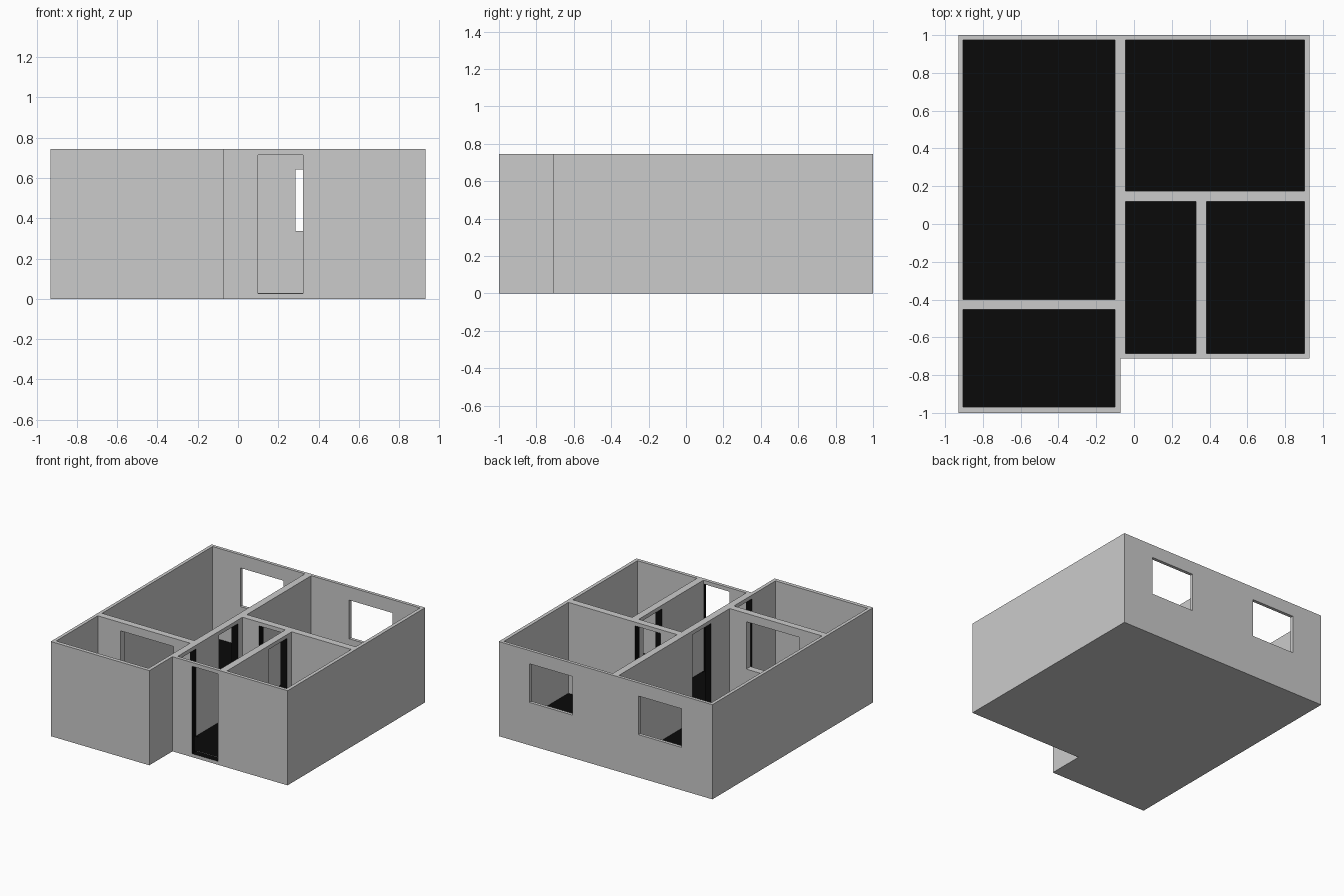
import bpy, bmesh

if "Cube" in bpy.data.objects:
    bpy.data.objects.remove(bpy.data.objects["Cube"])

H, FLOOR = 0.745, 0.03


def prism(name, outline, z0, z1):
    bm = bmesh.new()
    base = bm.faces.new([bm.verts.new((x, y, z0)) for x, y in outline])
    ext = bmesh.ops.extrude_face_region(bm, geom=[base])
    verts = [g for g in ext["geom"] if isinstance(g, bmesh.types.BMVert)]
    bmesh.ops.translate(bm, verts=verts, vec=(0, 0, z1 - z0))
    bmesh.ops.recalc_face_normals(bm, faces=bm.faces)
    me = bpy.data.meshes.new(name)
    bm.to_mesh(me)
    bm.free()
    ob = bpy.data.objects.new(name, me)
    bpy.context.collection.objects.link(ob)
    return ob


def cut(target, x0, x1, y0, y1, z0, z1):
    box = prism("cutter", [(x0, y0), (x1, y0), (x1, y1), (x0, y1)], z0, z1)
    box.hide_render = True
    mod = target.modifiers.new("cut", 'BOOLEAN')
    mod.operation, mod.solver, mod.object = 'DIFFERENCE', 'EXACT', box
    bpy.context.view_layer.objects.active = target
    bpy.ops.object.modifier_apply(modifier=mod.name)
    bpy.data.objects.remove(box)


# Solid L-shaped block: floor slab and walls in one
house = prism("house_shell", [(-.93, -1), (-.072, -1), (-.072, -.712), (.93, -.712),
                              (.93, 1), (-.93, 1)], 0, H)

# Rooms
rooms = [(-.904, -.1, -.4, .975), (-.904, -.1, -.97, -.453), (-.045, .902, .175, .975),
         (-.045, .328, -.685, .12), (.384, .902, -.685, .12)]
for r in rooms:
    cut(house, *r, FLOOR, H + .1)

# Doorways: through walls facing y, then through walls facing x
doors_y = [(.1, .323, -.74, -.658), (.1, .323, .093, .2)]
doors_x = [(-.128, -.018, -.17, .062), (-.128, -.018, -.68, -.457), (.3, .411, -.17, .062)]
for d in doors_y + doors_x:
    cut(house, *d, FLOOR - .003, .715)

# Windows in the back wall and the inner window
for x0, x1 in [(-.662, -.286), (.286, .662)]:
    cut(house, x0, x1, .95, 1.05, .337, .641)
cut(house, -.705, -.245, -.48, -.37, .307, .68)

# Black floors and door linings
black = bpy.data.materials.new("black")
black.diffuse_color = (.003, .003, .003, 1)
black.use_nodes = True
black.node_tree.nodes["Principled BSDF"].inputs["Base Color"].default_value = black.diffuse_color
me = house.data
me.materials.clear()
me.materials.append(None)
me.materials.append(black)


def is_lining(face):
    c, n, e = face.center, face.normal, .001
    for doors, axis in ((doors_y, 1), (doors_x, 0)):
        for x0, x1, y0, y1 in doors:
            if (x0 - e < c.x < x1 + e and y0 - e < c.y < y1 + e
                    and FLOOR - .005 < c.z < .717 and abs(n[axis]) < .1):
                return True
    return False


for f in me.polygons:
    floor = f.normal.z > .9 and f.center.z < .1
    f.material_index = 1 if floor or is_lining(f) else 0
